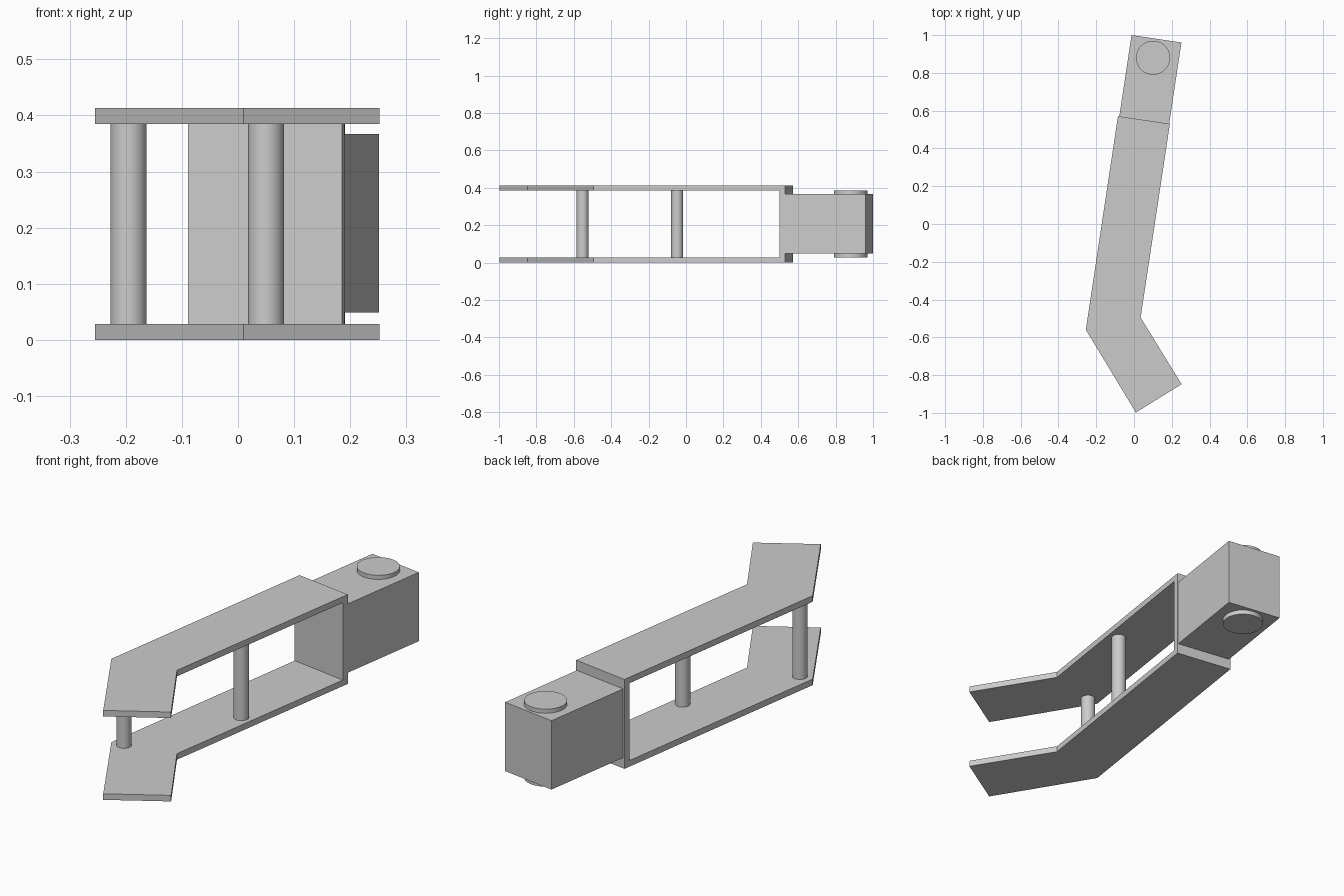
import bpy, bmesh
from mathutils import Vector

if "Cube" in bpy.data.objects:
    bpy.data.objects.remove(bpy.data.objects["Cube"])

HEIGHT, PLATE, WALL = 0.413, 0.028, 0.03


def prism(name, outline, z0, z1):
    """Extrude a plan outline (counter-clockwise) from z0 to z1."""
    bm = bmesh.new()
    base = bm.faces.new([bm.verts.new((x, y, z0)) for x, y in outline])
    out = bmesh.ops.extrude_face_region(bm, geom=[base])
    tops = [g for g in out["geom"] if isinstance(g, bmesh.types.BMVert)]
    bmesh.ops.translate(bm, verts=tops, vec=(0, 0, z1 - z0))
    bmesh.ops.recalc_face_normals(bm, faces=bm.faces)
    me = bpy.data.meshes.new(name)
    bm.to_mesh(me)
    bm.free()
    ob = bpy.data.objects.new(name, me)
    bpy.context.collection.objects.link(ob)
    return ob


def rod(name, x, y, r, z0, z1):
    """Vertical smooth-sided cylinder."""
    bpy.ops.mesh.primitive_cylinder_add(vertices=64, radius=r, depth=z1 - z0,
                                        location=(x, y, (z0 + z1) / 2))
    ob = bpy.context.object
    ob.name = name
    bpy.ops.object.shade_smooth_by_angle()
    return ob


# Bent arm frame: full-height plan with the space between the plates cut away
end_left, end_right = Vector((-0.085, 0.571)), Vector((0.19, 0.53))
inner_elbow = Vector((0.035, -0.495))
frame = prism("arm_frame", [end_left, (-0.255, -0.56), (0.01, -0.998),
                            (0.252, -0.848), inner_elbow, end_right], 0, HEIGHT)

# Cutter reaches past every side but stops at the inner face of the end wall
along = (end_right - inner_elbow).normalized()
across = (end_right - end_left).normalized()
a = end_left - along * WALL - across
b = end_right - along * WALL + across
cutter = prism("gap_cutter", [a, a - along * 3, b - along * 3, b],
               PLATE, HEIGHT - PLATE)
cutter.hide_render = True
mod = frame.modifiers.new("gap", "BOOLEAN")
mod.operation, mod.solver, mod.object = "DIFFERENCE", "EXACT", cutter
bpy.context.view_layer.objects.active = frame
bpy.ops.object.modifier_apply(modifier=mod.name)
bpy.data.objects.remove(cutter)

# End block fixed to the end wall
prism("end_block", [(-0.078, 0.568), (0.186, 0.529), (0.251, 0.961), (-0.013, 1.0)],
      0.049, 0.367)

# Pivot pin showing as a disc above and below the block
rod("pivot_pin", 0.101, 0.88, 0.09, 0.028, 0.386)

# Spacer rods between the plates
for name, x, y in (("elbow_spacer", -0.195, -0.553), ("middle_spacer", 0.05, -0.047)):
    rod(name, x, y, 0.032, PLATE, HEIGHT - PLATE)
